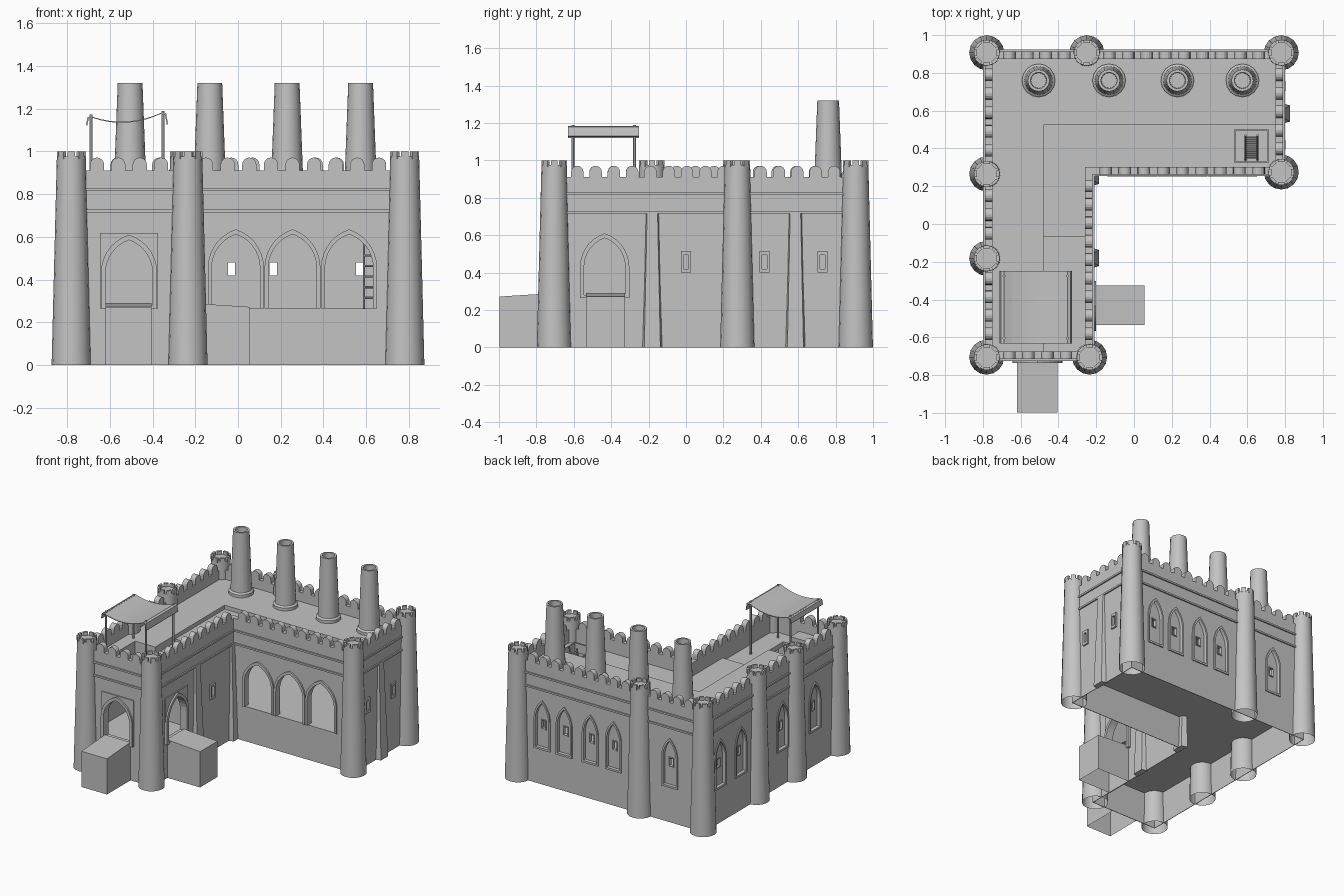
import bpy, bmesh, math
from mathutils import Vector, Matrix

old = bpy.data.objects.get("Cube")
if old:
    bpy.data.objects.remove(old, do_unlink=True)

stone = bpy.data.materials.new("grey_stone")
stone.use_nodes = True
GREY = (0.55, 0.55, 0.55, 1)
stone.diffuse_color = GREY
stone.node_tree.nodes["Principled BSDF"].inputs["Base Color"].default_value = GREY

# Wall faces: (axis of the normal, sign, position)
FRONT, BACK = ("y", -1, -0.715), ("y", 1, 0.914)
LEFT, RIGHT = ("x", 1, 0.79), ("x", -1, -0.79)
YARD_BACK, YARD_SIDE = ("y", -1, 0.263), ("x", 1, -0.22)
ACROSS = ("y", 1, 0)


def finish(bm, name, smooth=False):
    bmesh.ops.recalc_face_normals(bm, faces=bm.faces[:])
    mesh = bpy.data.meshes.new(name)
    bm.to_mesh(mesh)
    bm.free()
    mesh.materials.append(stone)
    ob = bpy.data.objects.new(name, mesh)
    bpy.context.collection.objects.link(ob)
    if smooth:
        bpy.ops.object.select_all(action="DESELECT")
        ob.select_set(True)
        bpy.context.view_layer.objects.active = ob
        bpy.ops.object.shade_smooth_by_angle(angle=math.radians(35))
    return ob


def on_wall(wall, u, z, d):
    axis, sign, pos = wall
    return (u, pos + sign * d, z) if axis == "y" else (pos + sign * d, u, z)


def prism(bm, wall, pts, d0, d1):
    a, b = ([bm.verts.new(on_wall(wall, u, z, d)) for u, z in pts] for d in (d0, d1))
    bm.faces.new(a)
    bm.faces.new(b)
    for i in range(len(a)):
        j = (i + 1) % len(a)
        bm.faces.new((a[i], a[j], b[j], b[i]))
    return a + b


def ring(bm, outer, inner, closed=True):
    """Solid band between two loops, each given as (near, far) point lists."""
    loops = [[bm.verts.new(p) for p in l] for l in (outer[0], outer[1], inner[1], inner[0])]
    n = len(loops[0])
    for i in range(n if closed else n - 1):
        j = (i + 1) % n
        for k in range(4):
            a, b = loops[k], loops[(k + 1) % 4]
            bm.faces.new((a[i], a[j], b[j], b[i]))
    if not closed:
        for i in (0, n - 1):
            bm.faces.new([l[i] for l in loops])


def wall_ring(bm, wall, outer, inner, d0, d1, closed=True):
    def place(pts):
        return [[on_wall(wall, u, z, d) for u, z in pts] for d in (d0, d1)]
    ring(bm, place(outer), place(inner), closed)


def rect(u0, u1, z0, z1):
    return [(u0, z0), (u0, z1), (u1, z1), (u1, z0)]


def arch(c, h, z0, spring, apex, n=7):
    rise = apex - spring
    R = (h * h + rise * rise) / (2 * h)
    end = math.asin(min(1, rise / R))
    half = [(h - R + R * math.cos(end * i / n), spring + R * math.sin(end * i / n)) for i in range(n + 1)]
    return ([(c - h, z0)] + [(c - u, z) for u, z in half]
            + [(c + u, z) for u, z in half[-2::-1]] + [(c + h, z0)])


def box(bm, x0, x1, y0, y1, z0, z1):
    prism(bm, ACROSS, rect(x0, x1, z0, z1), y0, y1)


def plan(t, z):
    """L-shaped plan, inset by t."""
    return [(x, y, z) for x, y in ((-.79 + t, -.715 + t), (-.22 - t, -.715 + t), (-.22 - t, .263 + t),
                                   (.79 - t, .263 + t), (.79 - t, .914 - t), (-.79 + t, .914 - t))]


def slab(name, t, z0, z1):
    bm = bmesh.new()
    a, b = ([bm.verts.new(p) for p in plan(t, z)] for z in (z0, z1))
    bm.faces.new(a)
    bm.faces.new(b)
    for i in range(6):
        j = (i + 1) % 6
        bm.faces.new((a[i], a[j], b[j], b[i]))
    return finish(bm, name)


def cut(ob, bm):
    cutter = finish(bm, "cutter")
    cutter.hide_render = True
    mod = ob.modifiers.new("cut", "BOOLEAN")
    mod.operation, mod.solver, mod.object = "DIFFERENCE", "EXACT", cutter
    bpy.context.view_layer.objects.active = ob
    bpy.ops.object.modifier_apply(modifier=mod.name)
    bpy.data.objects.remove(cutter, do_unlink=True)


def lathe(bm, x, y, profile, n):
    rows = [[bm.verts.new((x + r * math.cos(math.tau * i / n), y + r * math.sin(math.tau * i / n), z))
             for i in range(n)] for r, z in profile]
    for a, b in zip(rows, rows[1:]):
        for i in range(n):
            j = (i + 1) % n
            bm.faces.new((a[i], a[j], b[j], b[i]))
    bm.faces.new(rows[-1])


def rod(bm, p, q, r, n=6):
    p, q = Vector(p), Vector(q)
    turn = (q - p).to_track_quat("Z", "Y").to_matrix().to_4x4()
    bmesh.ops.create_cone(bm, cap_ends=True, segments=n, radius1=r, radius2=r, depth=(q - p).length,
                          matrix=Matrix.Translation((p + q) / 2) @ turn)


# Outer walls, thin below the floor, with openings, niches and windows
bm = bmesh.new()
ring(bm, (plan(0, 0), plan(0, .91)), (plan(.04, 0), plan(.04, .91)))
walls = finish(bm, "walls")
below = bmesh.new()
ring(below, (plan(.004, -.1), plan(.004, .25)), (plan(.06, -.1), plan(.06, .25)))
cut(walls, below)
arcade = [(YARD_BACK, c) for c in (-.01, .255, .52)]
doors = [(FRONT, -.51), (YARD_SIDE, -.435)]
niches = [(BACK, c) for c in (.57, .385, .165, -.03, -.505)] + [(RIGHT, c) for c in (.72, .47, -.03, -.42)]
slits = [(YARD_SIDE, 0), (LEFT, .42), (LEFT, .73)]

holes, windows, frames = bmesh.new(), bmesh.new(), bmesh.new()
for w, c in arcade:
    prism(holes, w, arch(c, .113, .265, .455, .612), -.06, .03)
    wall_ring(frames, w, arch(c, .131, .265, .455, .635), arch(c, .113, .265, .455, .612), -.01, .012, False)
for w, c in doors:
    prism(holes, w, arch(c, .11, .28, .43, .585), -.06, .03)
    wall_ring(frames, w, arch(c, .132, .265, .43, .61), arch(c, .11, .28, .43, .585), -.01, .02)
    # square panel around the arch
    inner = arch(c, .128, .265, .43, .605)
    outer = [(c + (u - c) * 1.06, z if i in (0, len(inner) - 1) else .617) for i, (u, z) in enumerate(inner)]
    wall_ring(frames, w, outer, inner, -.01, .008, False)
for w, c in niches:
    prism(holes, w, arch(c, .055, .28, .49, .62), -.018, .03)
    wall_ring(frames, w, arch(c, .068, .265, .49, .64), arch(c, .055, .28, .49, .62), -.01, .008)
    prism(windows, w, rect(c - .017, c + .017, .42, .48), -.06 if w is BACK else -.03, .03)
    wall_ring(frames, w, rect(c - .022, c + .022, .413, .487), rect(c - .017, c + .017, .42, .48), -.02, -.012)
for w, c in slits:
    prism(windows, w, rect(c - .013, c + .013, .42, .495), -.025, .03)
    wall_ring(frames, w, rect(c - .026, c + .026, .4, .515), rect(c - .013, c + .013, .42, .495), -.01, .012)
cut(walls, holes)
cut(walls, windows)
finish(frames, "opening_frames")

# String courses
bm = bmesh.new()
for z in (.715, .815):
    ring(bm, (plan(-.01, z), plan(-.01, z + .013)), (plan(.005, z), plan(.005, z + .013)))
finish(bm, "string_courses")

# Battered pilasters, narrowing upward and outward
bm = bmesh.new()
for x, c in ((-.22, -.18), (-.22, .255), (.79, .585)):
    for v in prism(bm, ACROSS, [(x - .01, 0), (x - .01, .715), (x + .01, .715), (x + .035, 0)], c - 1, c + 1):
        half = (.04 if v.co.z > .5 else .055) - (.012 if v.co.x > x else 0)
        v.co.y = c + (v.co.y - c) * half
finish(bm, "pilasters")

# Floor, partition and stepped roof with hatches
slab("floor", .035, .25, .265)
bm = bmesh.new()
box(bm, -.76, -.25, -.24, -.21, .26, .78)
finish(bm, "partition")
roof = slab("roof", .035, .75, .84)
for x0, x1, y0, y1, z in ((-.48, .9, -.07, .525, .81), (-.48, -.1, -.8, -.07, .785),
                          (.54, .705, .33, .495, .7), (-.65, -.42, -.57, -.31, .7)):
    bm = bmesh.new()
    box(bm, x0, x1, y0, y1, z, .95)
    cut(roof, bm)
bm = bmesh.new()
ring(bm, *[[[(x, y, z) for x, y in rect(.54 - t, .705 + t, .33 - t, .495 + t)] for z in (.8, .82)]
           for t in (.008, 0)])
finish(bm, "hatch_frame")

# Round-topped merlons along every wall
bm = bmesh.new()
for w, u0, u1 in ((FRONT, -.71, -.31), (YARD_SIDE, -.63, .25), (YARD_BACK, -.2, .71), (LEFT, .35, .84),
                  (BACK, -.18, .71), (BACK, -.71, -.32), (RIGHT, .34, .84), (RIGHT, -.1, .2), (RIGHT, -.63, -.24)):
    n = round((u1 - u0) / .1)
    for i in range(n):
        prism(bm, w, arch(u0 + (i + .5) * (u1 - u0) / n, .033, .9, .938, .971, 4), -.04, 0)
finish(bm, "merlons")

# Corner and wall towers with crenels
towers, crenels = bmesh.new(), bmesh.new()
for x, y in ((-.78, .907), (-.25, .907), (.78, .907), (.78, .275), (-.78, .265), (-.78, -.182), (-.78, -.705),
             (-.235, -.705)):
    lathe(towers, x, y, [(.0925, 0), (.068, .975)], 16)
    for i in range(8):
        place = Matrix.Translation((x, y, .982)) @ Matrix.Rotation(math.tau * i / 8, 4, "Z")
        place = place @ Matrix.Translation((.06, 0, 0)) @ Matrix.Diagonal((.016, .034, .036, 1))
        bmesh.ops.create_cube(crenels, size=1, matrix=place)
finish(towers, "towers", True)
finish(crenels, "tower_crenels")

# Chimneys with a flange at the foot
bm = bmesh.new()
for x in (-.505, -.132, .23, .574):
    lathe(bm, x, .76, [(.088, .83), (.088, .862), (.075, .872), (.058, 1.32), (.043, 1.32), (.04, 1.2)], 16)
finish(bm, "chimneys", True)

# Entrance blocks with sloping tops and open undersides
bm = bmesh.new()
slope = [(0, 0), (0, .29), (.283, .272), (.283, 0)]
prism(bm, ("x", 1, 0), [(-.715 - u, z) for u, z in slope], -.62, -.405)
prism(bm, ACROSS, [(-.228 + u, z) for u, z in slope], -.535, -.325)
under = [f for f in bm.faces if all(v.co.z == 0 for v in f.verts)]
bmesh.ops.delete(bm, geom=under, context="FACES_ONLY")
finish(bm, "entrance_blocks")

# Ladder to the hatch
bm = bmesh.new()
foot, head = Vector((.59, .34, .265)), Vector((.59, .47, .86))
side = Vector((.065, 0, 0))
rod(bm, foot, head, .006)
rod(bm, foot + side, head + side, .006)
for i in range(1, 12):
    p = foot.lerp(head, i / 12)
    rod(bm, p, p + side, .005)
finish(bm, "ladder")

# Sagging canopy on four posts
bm = bmesh.new()
for x, z in ((-.688, 1.172), (-.352, 1.19)):
    for y in (-.605, -.275):
        rod(bm, (x, y, .76), (x, y, z), .008)
    rod(bm, (x, -.63, z - .012), (x, -.25, z - .012), .006)
finish(bm, "canopy_posts")
top = [(-.52 + .042 * i, 1.14 + .0025 * i + .0021 * i * i) for i in range(-4, 5)]
top = [(-.712, 1.125), (-.704, 1.16)] + top + [(-.336, 1.178), (-.328, 1.13)]
bm = bmesh.new()
prism(bm, ACROSS, top + [(-.52 + (x + .52) * .97, z - .006) for x, z in reversed(top)], -.632, -.25)
finish(bm, "canopy_cloth")
